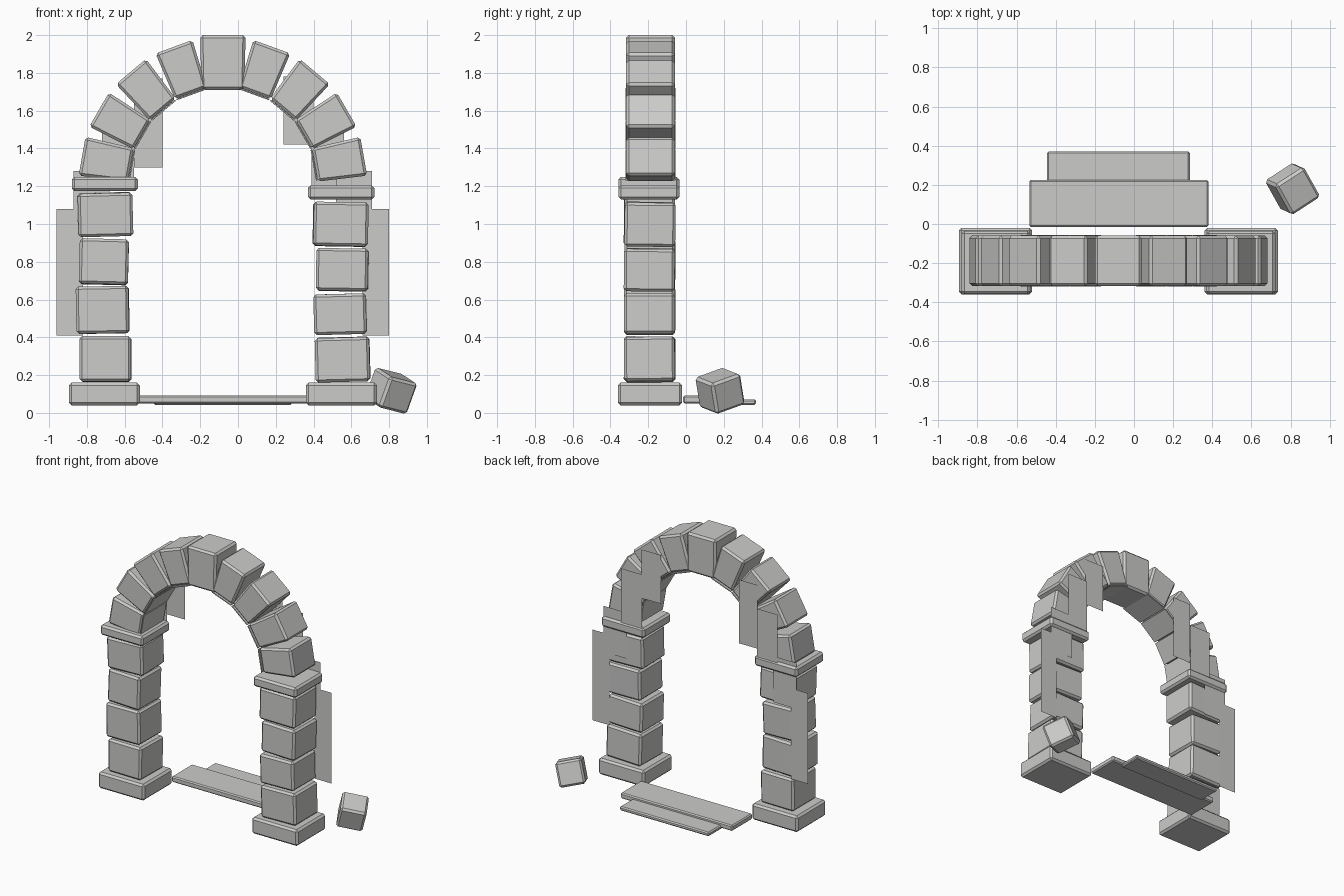
import bpy, math, random
from mathutils import Matrix, Vector, Euler

random.seed(4)
cube = bpy.data.objects.get("Cube")
if cube:
    bpy.data.objects.remove(cube, do_unlink=True)

stone = bpy.data.materials.new("grey_stone")
stone.use_nodes = True
GREY = (0.6, 0.6, 0.59, 1)
stone.diffuse_color = GREY
stone.node_tree.nodes["Principled BSDF"].inputs["Base Color"].default_value = GREY

CX = -0.08            # arch axis
SPRING = 1.227        # height of the arch centre
Y_MID = -0.188        # middle of the wall thickness


def add_mesh(name, verts, faces):
    mesh = bpy.data.meshes.new(name)
    mesh.from_pydata(verts, [], faces)
    mesh.materials.append(stone)
    obj = bpy.data.objects.new(name, mesh)
    bpy.context.collection.objects.link(obj)
    return obj


def block(name, centre, size, rot=(0, 0, 0), bevel=0.014, taper=1.0):
    """Chamfered stone; taper narrows the lower face along x."""
    sx, sy, sz = (s / 2 for s in size)
    verts = [(x * sx * (taper if z < 0 else 1), y * sy, z * sz)
             for z in (-1, 1) for x, y in ((-1, -1), (1, -1), (1, 1), (-1, 1))]
    faces = [(3, 2, 1, 0), (4, 5, 6, 7)]
    faces += [(i, (i + 1) % 4, (i + 1) % 4 + 4, i + 4) for i in range(4)]
    obj = add_mesh(name, verts, faces)
    obj.location = centre
    obj.rotation_euler = [math.radians(a) for a in rot]
    mod = obj.modifiers.new("chamfer", "BEVEL")
    mod.width = bevel
    mod.segments = 1
    return obj


def span(name, x, y, z, rot=(0, 0, 0), bevel=0.014):
    """Block given by its extents."""
    pairs = (x, y, z)
    return block(name, [(a + b) / 2 for a, b in pairs],
                 [b - a for a, b in pairs], rot, bevel)


def card(name, x, z, y):
    """Thin upright sheet behind the masonry."""
    return add_mesh(name, [(x[0], y, z[0]), (x[1], y, z[0]),
                           (x[1], y, z[1]), (x[0], y, z[1])], [(0, 1, 2, 3)])


# Pillars: base, four uneven stones, impost
pillars = {
    "right": ((-0.895, -0.52), (-0.88, -0.53), (1.175, 1.25),
              [(-0.838, -0.565, 0.165, 0.405, 0), (-0.856, -0.577, 0.42, 0.67, -1),
               (-0.84, -0.58, 0.68, 0.92, 1.5), (-0.848, -0.558, 0.935, 1.165, -1.5)]),
    "left": ((0.36, 0.735), (0.37, 0.722), (1.13, 1.205),
             [(0.41, 0.698, 0.165, 0.40, -1.5), (0.402, 0.68, 0.415, 0.63, -1.5),
              (0.415, 0.69, 0.645, 0.87, 1), (0.398, 0.688, 0.882, 1.115, 1)]),
}
for side, (base_x, cap_x, cap_z, stones) in pillars.items():
    span(side + "_base", base_x, (-0.36, -0.02), (0.04, 0.16))
    for i, (x0, x1, z0, z1, tilt) in enumerate(stones):
        span(f"{side}_pillar_stone_{i + 1}", (x0, x1), (-0.327, -0.058), (z0, z1),
             (random.uniform(-1, 1), tilt, random.uniform(-1, 1)))
    span(side + "_impost", cap_x, (-0.358, -0.035), cap_z)

# Arch: keystone, wedge stones and thin lining panels, mirrored about the axis
block("keystone", (CX, Y_MID, SPRING + 0.628), (0.24, 0.258, 0.29), taper=0.95)
for sign, side in ((-1, "right"), (1, "left")):
    for i in range(1, 5):
        a = math.radians(20 * i)
        out = Vector((sign * math.sin(a), 0, math.cos(a)))
        hub = Vector((CX, Y_MID, SPRING))
        block(f"{side}_arch_stone_{i}", hub + out * 0.626, (0.208, 0.258, 0.262),
              (0, sign * 20 * i, 0), taper=0.86)
        block(f"{side}_arch_lining_{i}", hub + out * 0.49, (0.165, 0.264, 0.008),
              (0, sign * 20 * i, 0), bevel=0.001)

# Sheets stepping up the back of the wall on both sides
sheets = {
    "outer_sheet": ((0.74, 0.88), (0.41, 1.08), -0.052),
    "impost_sheet": ((0.60, 0.79), (0.94, 1.28), -0.05),
    "haunch_sheet": ((0.47, 0.64), (1.20, 1.60), -0.042),
}
for name, (x, z, y) in sheets.items():
    for sign, side in ((-1, "right"), (1, "left")):
        card(f"{side}_{name}", sorted((CX + sign * x[0], CX + sign * x[1])), z, y)
card("right_crown_sheet", (-0.55, -0.40), (1.30, 1.77), -0.05)
card("left_crown_sheet", (0.24, 0.40), (1.42, 1.78), -0.05)

# Two steps behind the opening
span("upper_step", (-0.535, 0.38), (-0.015, 0.225), (0.05, 0.092), bevel=0.008)
span("lower_step", (-0.445, 0.285), (0.2, 0.37), (0.042, 0.072), bevel=0.008)

# Fallen stone
block("fallen_stone", (0.81, 0.18, 0.117), (0.18, 0.185, 0.175), (18, 12, 33))
